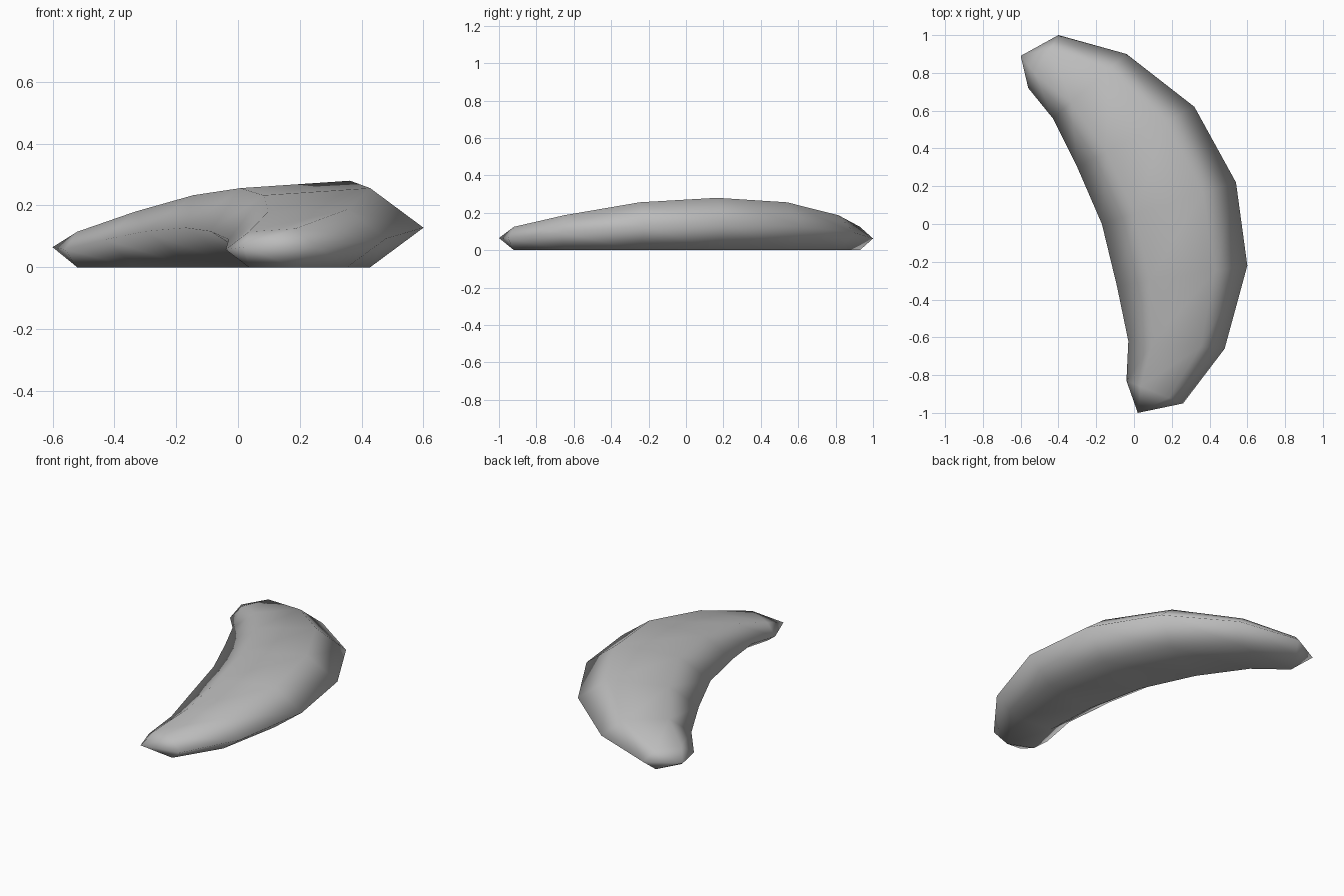
import bpy
import bmesh
from mathutils import Vector

default_cube = bpy.data.objects.get("Cube")
if default_cube:
    bpy.data.objects.remove(default_cube, do_unlink=True)


def make_material(name, color):
    material = bpy.data.materials.new(name)
    material.use_nodes = True
    material.diffuse_color = color
    shader = material.node_tree.nodes["Principled BSDF"]
    shader.inputs["Base Color"].default_value = color
    return material


# Plan outline of each cross-section, from the back end to the front end
outer_edge = [(-.4, 1), (-.04, .9), (.32, .62), (.54, .22),
              (.6, -.22), (.48, -.66), (.26, -.95)]
inner_edge = [(-.56, .72), (-.43, .56), (-.3, .3), (-.17, 0),
              (-.09, -.33), (-.03, -.62), (-.04, -.83)]
back_tip = (-.6, .89, .065)
front_tip = (.02, -1, .065)

# Heights of the two upper ridges rise to the middle and mirror beyond it
outer_rise = [.125, .187, .256, .28]
inner_rise = [.115, .18, .233, .256]
outer_heights = outer_rise + outer_rise[-2::-1]
inner_heights = inner_rise + inner_rise[-2::-1]


def hexagon_section(bm, outer, inner, outer_height, inner_height):
    """Six-sided section: flat underside, pointed flanks, sloping top."""
    outer, inner = Vector(outer), Vector(inner)

    def corner(across, height):
        return bm.verts.new((*outer.lerp(inner, across), height))

    return [corner(0, outer_height / 2), corner(.25, outer_height),
            corner(.75, inner_height), corner(1, inner_height / 2),
            corner(.75, 0), corner(.25, 0)]


def cap_end(bm, section, tip):
    """Close one end with a fan of triangles meeting at the tip."""
    point = bm.verts.new(tip)
    for a, b in zip(section, section[1:] + section[:1]):
        bm.faces.new((a, b, point))


# Crescent body lofted through the sections
bm = bmesh.new()
sections = [hexagon_section(bm, *values) for values in
            zip(outer_edge, inner_edge, outer_heights, inner_heights)]
for first, second in zip(sections, sections[1:]):
    for i in range(len(first)):
        j = (i + 1) % len(first)
        bm.faces.new((first[i], first[j], second[j], second[i]))
cap_end(bm, sections[0], back_tip)
cap_end(bm, sections[-1], front_tip)
bmesh.ops.recalc_face_normals(bm, faces=bm.faces)
for face in bm.faces:
    face.smooth = True

mesh = bpy.data.meshes.new("crescent_body")
bm.to_mesh(mesh)
bm.free()
mesh.materials.append(make_material("neutral grey", (.5, .5, .5, 1)))
body = bpy.data.objects.new("crescent_body", mesh)
bpy.context.scene.collection.objects.link(body)
